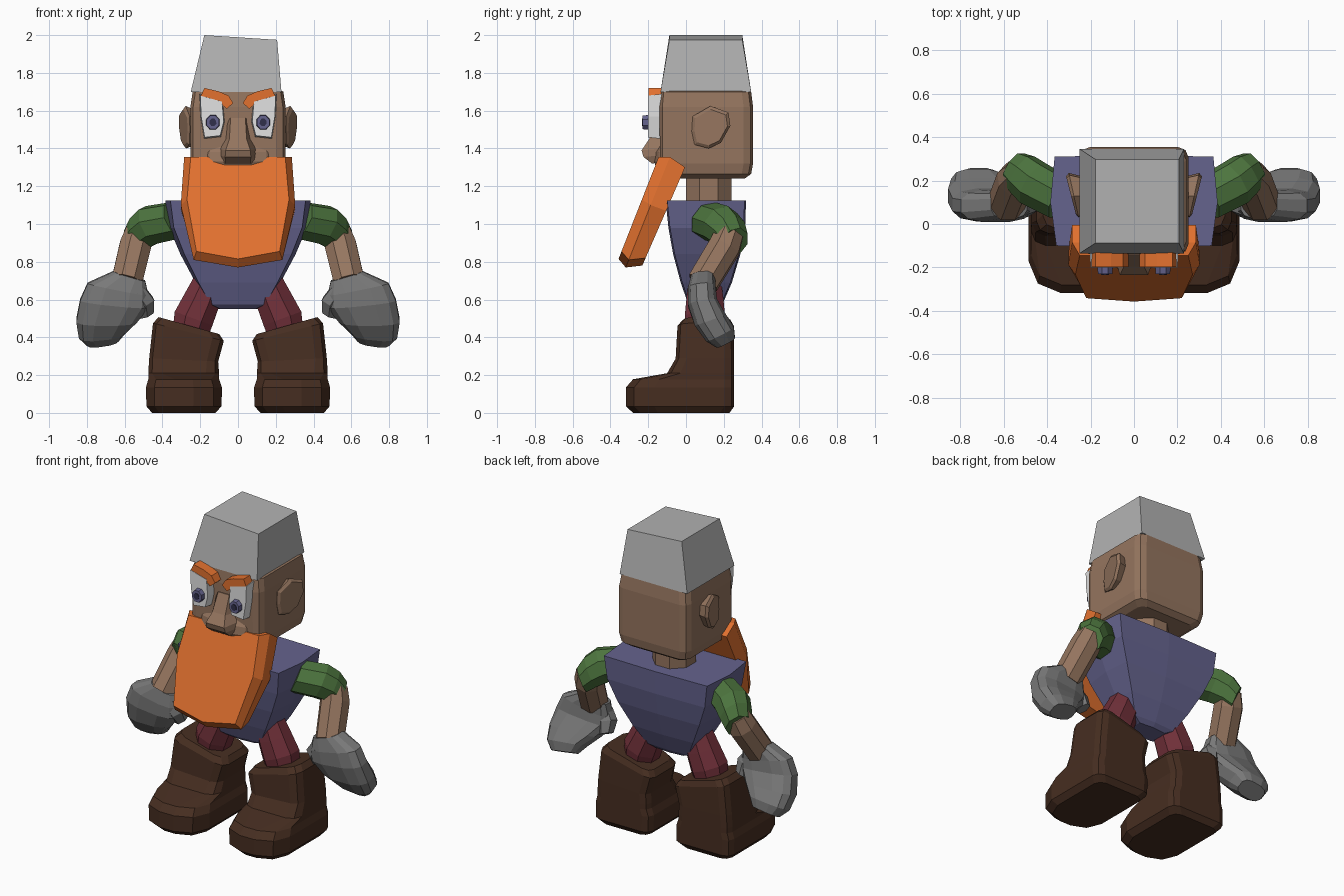
import bpy, bmesh, math
from mathutils import Vector

if "Cube" in bpy.data.objects:
    bpy.data.objects.remove(bpy.data.objects["Cube"])


def material(name, rgb):
    m = bpy.data.materials.new(name)
    m.diffuse_color = (*rgb, 1)
    m.use_nodes = True
    m.node_tree.nodes["Principled BSDF"].inputs["Base Color"].default_value = m.diffuse_color
    return m


ORANGE = material("orange hair", (0.76, 0.165, 0.028))
SKIN = material("skin", (0.30, 0.178, 0.114))
HAT = material("light grey", (0.45, 0.45, 0.45))
GLOVE = material("dark grey", (0.19, 0.19, 0.19))
BOOT = material("brown leather", (0.062, 0.027, 0.015))
SHIRT = material("blue cloth", (0.13, 0.126, 0.27))
SLEEVE = material("green cloth", (0.073, 0.175, 0.048))
TROUSER = material("red cloth", (0.165, 0.03, 0.042))
WHITE = material("eye white", (0.76, 0.76, 0.76))
PUPIL = material("dark pupil", (0.03, 0.03, 0.07))


def loft(name, rings, mat, mirror=False):
    """Skin a stack of equal-length rings and cap both ends."""
    bm = bmesh.new()
    vs = [[bm.verts.new(p) for p in r] for r in rings]
    n = len(vs[0])
    for a, b in zip(vs, vs[1:]):
        for i in range(n):
            j = (i + 1) % n
            bm.faces.new((a[i], a[j], b[j], b[i]))
    bm.faces.new(vs[0])
    bm.faces.new(vs[-1])
    bmesh.ops.recalc_face_normals(bm, faces=bm.faces)
    me = bpy.data.meshes.new(name)
    bm.to_mesh(me)
    bm.free()
    me.materials.append(mat)
    ob = bpy.data.objects.new(name, me)
    bpy.context.collection.objects.link(ob)
    if mirror:
        ob.modifiers.new("mirror", 'MIRROR').use_mirror_merge = False
    return ob


def round_rect(x0, x1, y0, y1, z, front, back, steps=2):
    """Horizontal rectangle with rounded front and back corners."""
    pts = []
    for cx, cy, r, start in ((x1 - back, y1 - back, back, 0),
                             (x0 + back, y1 - back, back, 90),
                             (x0 + front, y0 + front, front, 180),
                             (x1 - front, y0 + front, front, 270)):
        for k in range(steps + 1):
            a = math.radians(start + 90 * k / steps)
            pts.append((cx + r * math.cos(a), cy + r * math.sin(a), z))
    return pts


def ellipse(c, u, v, n=8, power=1.0):
    """Ring around c spanned by half axes u and v; power < 1 squares it off."""
    c, u, v = Vector(c), Vector(u), Vector(v)
    ring = []
    for k in range(n):
        a = 2 * math.pi * (k + .5) / n
        ca, sa = (math.copysign(abs(t) ** power, t) for t in (math.cos(a), math.sin(a)))
        ring.append(c + u * ca + v * sa)
    return ring


def limb(name, stations, mat, n=8):
    """Mirrored tube through (centre, radius) stations."""
    axis = Vector(stations[-1][0]) - Vector(stations[0][0])
    u = axis.cross((0, 1, 0)).normalized()
    v = axis.cross(u).normalized()
    loft(name, [ellipse(c, u * r, v * r, n) for c, r in stations], mat, True)


def plate(name, outline, y0, y1, mat, front_scale=1.0):
    """Mirrored front-facing plate from an (x, z) outline."""
    cx = sum(p[0] for p in outline) / len(outline)
    cz = sum(p[1] for p in outline) / len(outline)
    front = [(cx + (x - cx) * front_scale, y0, cz + (z - cz) * front_scale)
             for x, z in outline]
    loft(name, [[(x, y1, z) for x, z in outline], front], mat, True)


# Hat: tapered block with a slanted top
loft("hat", [
    [(-.25, -.135, 1.70), (.23, -.135, 1.70), (.23, .345, 1.70), (-.25, .345, 1.70)],
    [(-.178, -.088, 2.0), (.207, -.088, 1.975), (.207, .298, 1.975), (-.178, .298, 2.0)],
], HAT)

# Head, muzzle and neck
loft("head", [round_rect(-w, w, y0, y1, z, r, r) for w, y0, y1, z, r in (
    (.20, -.09, .31, 1.24, .04), (.24, -.125, .345, 1.265, .05),
    (.252, -.138, .355, 1.32, .05), (.252, -.14, .355, 1.62, .05),
    (.24, -.132, .345, 1.700, .05), (.20, -.10, .30, 1.72, .05))], SKIN)
loft("muzzle", [ellipse((0, 0, z), (w, 0, 0), (0, d, 0), 16, .75) for z, w, d in (
    (1.25, .20, .14), (1.33, .235, .172), (1.38, .235, .165), (1.43, .20, .135))], SKIN)
loft("neck", [ellipse((0, .12, z), (.13, 0, 0), (0, .13, 0)) for z in (1.08, 1.28)], SKIN)

# Nose: bridge widening to the tip, underside sloping back
loft("nose", [[(-w, yb, z), (-w * .65, yf, z - dz), (w * .65, yf, z - dz), (w, yb, z)]
              for w, yb, yf, z, dz in (
    (.06, -.12, -.145, 1.56, 0), (.07, -.12, -.195, 1.45, 0),
    (.10, -.12, -.235, 1.40, .01), (.105, -.12, -.225, 1.365, .01),
    (.10, -.12, -.18, 1.33, .01))], SKIN)

# Ears: shallow discs flaring out towards the back
ear = [(.035, 1.57), (.13, 1.625), (.225, 1.59), (.235, 1.52),
       (.185, 1.43), (.12, 1.40), (.045, 1.42), (.03, 1.49)]


def ear_ring(x, flare, s):
    return [(x + (y - .03) * flare, .13 + (y - .13) * s, 1.505 + (z - 1.505) * s) for y, z in ear]


loft("ear", [ear_ring(.235, 0, .85), ear_ring(.255, .22, 1), ear_ring(.268, .22, .85)], SKIN, True)

# Eyes
plate("eyeball", [(.08, 1.655), (.205, 1.69), (.20, 1.57), (.18, 1.45),
                  (.09, 1.46), (.07, 1.54)], -.20, -.12, WHITE, .92)


def octagon(r, w=.92):
    return [(.133 + r * w * math.cos(math.radians(a)), 1.538 + r * math.sin(math.radians(a)))
            for a in range(22, 360, 45)]


plate("iris", octagon(.043), -.230, -.19, SHIRT, .9)
plate("pupil", octagon(.021), -.234, -.227, PUPIL)

# Eyebrows: inner and outer halves of a bent bar
plate("inner_brow", [(.025, 1.64), (.05, 1.68), (.105, 1.703), (.112, 1.655), (.06, 1.61)],
      -.198, -.13, ORANGE)
plate("outer_brow", [(.105, 1.703), (.178, 1.72), (.198, 1.675), (.112, 1.655)],
      -.198, -.13, ORANGE)


# Beard: slanted slab, wider at the back than at the front
def beard_ring(half, y_top, z_top, slope):
    pts = [(-x, z) for x, z in half] + [(0, half[-1][1] - .04)] + [(x, z) for x, z in reversed(half)]
    return [(x, y_top - (z_top - z) * slope, z) for x, z in pts]


loft("beard", [
    beard_ring([(.25, 1.355), (.27, 1.13), (.22, .855)], -.145, 1.355, .393),
    beard_ring([(.285, 1.355), (.303, 1.10), (.235, .81)], -.085, 1.355, .40),
    beard_ring([(.285, 1.30), (.30, 1.07), (.225, .82)], -.005, 1.30, .435)], ORANGE)

# Torso: wide flat shoulders tapering to the hips
loft("torso", [[(-w * .93, yf, z), (0, yf - .008, z), (w * .93, yf, z), (w, ym, z),
                (w * .95, yb, z), (0, yb + .008, z), (-w * .95, yb, z), (-w, ym, z)]
               for z, w, yf, ym, yb in (
    (1.125, .385, -.10, .10, .31), (.98, .365, -.085, .11, .305),
    (.84, .305, -.06, .11, .28), (.69, .225, -.02, .11, .235),
    (.575, .155, .02, .11, .185), (.55, .10, .045, .11, .165))], SHIRT)

# Arms
limb("sleeve", [((.33, .115, 1.02), .105), ((.46, .185, .995), .11),
                ((.515, .23, .955), .10), ((.555, .26, .905), .082)], SLEEVE)
limb("forearm", [((.52, .235, .96), .08), ((.545, .205, .88), .09),
                 ((.59, .09, .69), .088)], SKIN)

# Gloves: mitten curling backwards at the fingertips
loft("glove", [ellipse(c, (hw, 0, hw * lean), (0, t, t * tilt), 12, .7)
               for c, hw, lean, t, tilt in (
    ((.575, .09, .725), .085, .3, .065, .1), ((.635, .083, .655), .165, .2, .075, .1),
    ((.655, .088, .58), .185, .1, .078, .2), ((.695, .13, .49), .165, .0, .085, .35),
    ((.72, .18, .42), .125, -.1, .075, .5), ((.715, .21, .375), .085, -.15, .05, .5))],
     GLOVE, True)
limb("thumb", [((.54, .07, .65), .055), ((.495, .09, .585), .06),
               ((.485, .12, .52), .045)], GLOVE, 6)

# Legs
limb("trouser_leg", [((.15, .10, .70), .09), ((.19, .10, .60), .105),
                     ((.235, .10, .50), .115), ((.26, .10, .40), .10)], TROUSER)

# Boots: stacked soles and shaft, shaft top tilted up to the outside
boot = []
for z, x0, x1, y0, y1, front, tilt in (
        (.00, .12, .455, -.28, .23, .13, 0), (.035, .087, .485, -.318, .255, .15, 0),
        (.135, .085, .487, -.318, .255, .15, 0), (.178, .10, .475, -.28, .255, .14, 0),
        (.21, .10, .475, -.10, .255, .07, 0), (.28, .105, .47, -.055, .255, .06, .05),
        (.43, .075, .45, -.045, .252, .06, .25), (.465, .10, .42, -.02, .235, .06, .28)):
    boot.append([(x, y, zz + tilt * (x - .27))
                 for x, y, zz in round_rect(x0, x1, y0, y1, z, front, .05)])
loft("boot", boot, BOOT, True)
